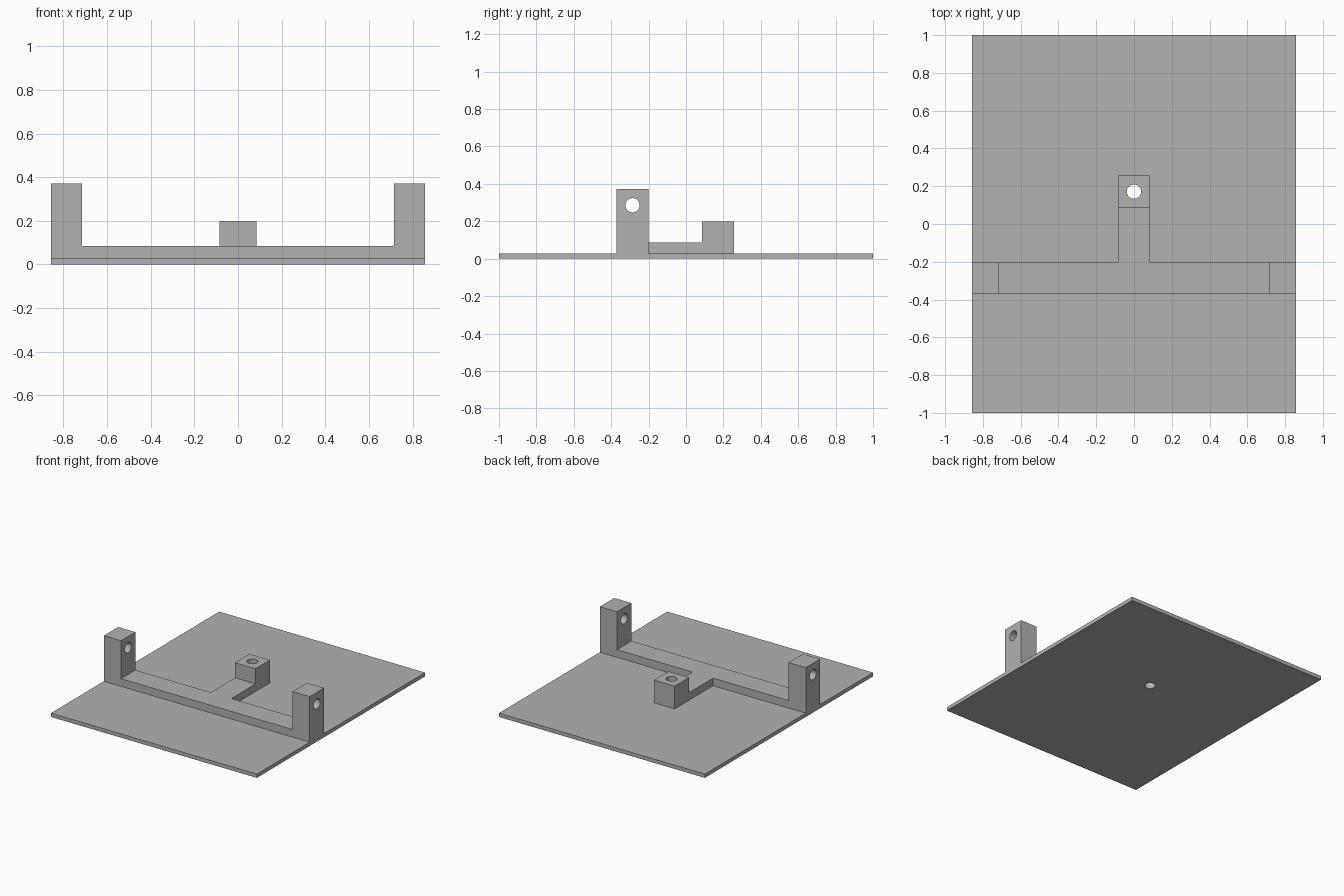
import bpy
import bmesh
from mathutils import Matrix, Vector

U = 1 / 35          # design unit: the plate is 60 x 70 x 1
HOLE_R = 1.33 * U

cube = bpy.data.objects.get("Cube")
if cube:
    bpy.data.objects.remove(cube, do_unlink=True)

grey = bpy.data.materials.new("plain grey")
grey.use_nodes = True
colour = (0.445, 0.445, 0.445, 1)
grey.diffuse_color = colour
grey.node_tree.nodes["Principled BSDF"].inputs["Base Color"].default_value = colour


def add_object(name, bm):
    bmesh.ops.recalc_face_normals(bm, faces=bm.faces)
    mesh = bpy.data.meshes.new(name)
    bm.to_mesh(mesh)
    bm.free()
    mesh.materials.append(grey)
    obj = bpy.data.objects.new(name, mesh)
    bpy.context.collection.objects.link(obj)
    return obj


def prism(name, outline, to_point, start, end):
    """Extrude a 2D outline between two depths along one axis."""
    bm = bmesh.new()
    face = bm.faces.new([bm.verts.new(to_point(a, b, start) * U) for a, b in outline])
    moved = bmesh.ops.extrude_face_region(bm, geom=[face])["geom"]
    shift = to_point(0, 0, end - start) * U
    bmesh.ops.translate(bm, vec=shift, verts=[v for v in moved if isinstance(v, bmesh.types.BMVert)])
    return add_object(name, bm)


def drill(target, name, centre, axis, length):
    """Cut a round through-hole with a hidden cylinder."""
    bm = bmesh.new()
    turn = Vector((0, 0, 1)).rotation_difference(Vector(axis)).to_matrix().to_4x4()
    bmesh.ops.create_cone(bm, cap_ends=True, segments=48, radius1=HOLE_R, radius2=HOLE_R,
                          depth=length * U, matrix=Matrix.Translation(Vector(centre) * U) @ turn)
    cutter = add_object(name, bm)
    cutter.hide_render = True
    cutter.hide_viewport = True
    cutter.display_type = 'WIRE'
    cut = target.modifiers.new(name, 'BOOLEAN')
    cut.operation = 'DIFFERENCE'
    cut.solver = 'EXACT'
    cut.object = cutter


def along_x(a, b, d):
    return Vector((d, a, b))


def along_y(a, b, d):
    return Vector((a, d, b))


def along_z(a, b, d):
    return Vector((a, b, d))


# Thin base plate
plate = prism("base_plate", [(-30, -35), (30, -35), (30, 35), (-30, 35)], along_z, 0, 1)

# Crossbar with an upright post at each end
half = [(30, 1), (30, 13), (25, 13), (25, 3)]
frame = prism("crossbar_with_posts", half + [(-x, z) for x, z in reversed(half)], along_y, -13, -7)

# Centre arm ending in a raised block
arm = prism("centre_arm", [(-7, 1), (9, 1), (9, 7), (3, 7), (3, 3), (-7, 3)], along_x, -3, 3)

# Holes through both posts, and down through the block and plate
drill(frame, "post_hole_cutter", (0, -10, 10), (1, 0, 0), 70)
drill(arm, "block_hole_cutter", (0, 6, 4), (0, 0, 1), 20)
drill(plate, "plate_hole_cutter", (0, 6, 0), (0, 0, 1), 20)

# Smooth hole walls, sharp everywhere else
for obj in (plate, frame, arm):
    bpy.ops.object.select_all(action='DESELECT')
    bpy.context.view_layer.objects.active = obj
    obj.select_set(True)
    bpy.ops.object.convert(target='MESH')
    bpy.ops.object.shade_smooth_by_angle()
